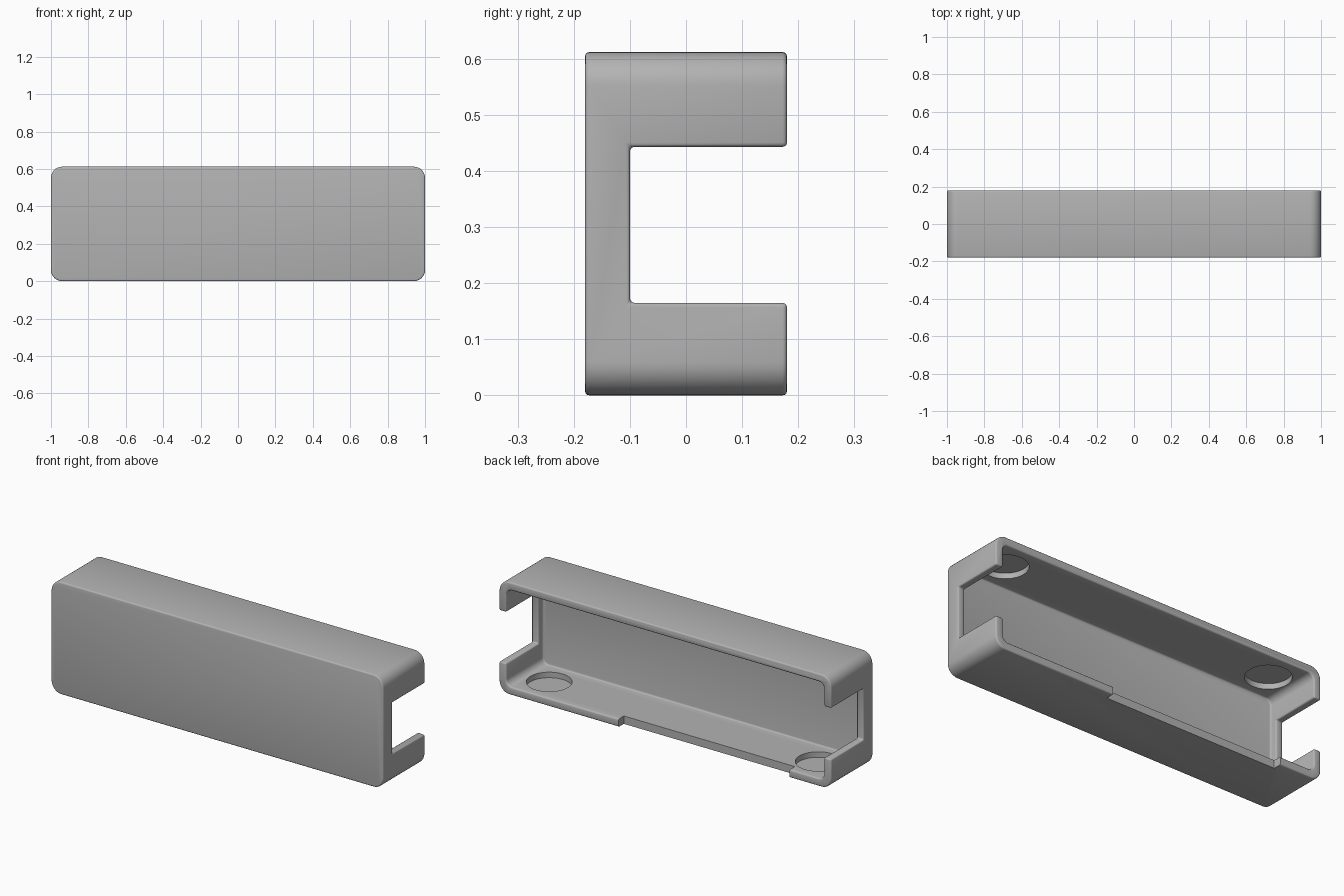
import bpy
import bmesh
from math import cos, sin, pi, radians
from mathutils import Matrix

cube = bpy.data.objects.get("Cube")
if cube:
    bpy.data.objects.remove(cube)

# Overall sizes
WIDTH, DEPTH, HEIGHT = 2.0, 0.36, 0.612
WALL = 0.043
BACK = DEPTH / 2
MID = HEIGHT / 2

grey = bpy.data.materials.new("plain_grey")
grey.use_nodes = True
COLOUR = (0.45, 0.45, 0.45, 1)
grey.diffuse_color = COLOUR
grey.node_tree.nodes["Principled BSDF"].inputs["Base Color"].default_value = COLOUR


def make_object(name, bm):
    bmesh.ops.recalc_face_normals(bm, faces=bm.faces)
    mesh = bpy.data.meshes.new(name)
    bm.to_mesh(mesh)
    bm.free()
    mesh.materials.append(grey)
    obj = bpy.data.objects.new(name, mesh)
    bpy.context.collection.objects.link(obj)
    return obj


def rounded_block(name, width, height, radius, y0, y1, steps=8):
    """Rounded rectangle in x-z, extruded from y0 to y1."""
    bm = bmesh.new()
    ring = []
    for quarter, (sx, sz) in enumerate([(1, 1), (-1, 1), (-1, -1), (1, -1)]):
        for i in range(steps + 1):
            a = (quarter + i / steps) * pi / 2
            ring.append(bm.verts.new((sx * (width / 2 - radius) + radius * cos(a), y0,
                                      MID + sz * (height / 2 - radius) + radius * sin(a))))
    face = bm.faces.new(ring)
    extruded = bmesh.ops.extrude_face_region(bm, geom=[face])["geom"]
    bmesh.ops.translate(bm, vec=(0, y1 - y0, 0),
                        verts=[g for g in extruded if isinstance(g, bmesh.types.BMVert)])
    return make_object(name, bm)


def box(name, low, high):
    bm = bmesh.new()
    bmesh.ops.create_cube(bm, size=1)
    for v in bm.verts:
        v.co = [h if c > 0 else l for c, l, h in zip(v.co, low, high)]
    return make_object(name, bm)


def disc(name, x, z, radius, thickness):
    bm = bmesh.new()
    bmesh.ops.create_cone(bm, cap_ends=True, segments=48, radius1=radius, radius2=radius,
                          depth=thickness, matrix=Matrix.Translation((x, 0.02, z)))
    return make_object(name, bm)


def cut(target, cutter):
    cutter.hide_render = True
    cutter.hide_viewport = True
    mod = target.modifiers.new("cut_" + cutter.name, "BOOLEAN")
    mod.operation = "DIFFERENCE"
    mod.solver = "EXACT"
    mod.object = cutter


# Outer housing, hollowed out from the back
housing = rounded_block("housing", WIDTH, HEIGHT, 0.06, -BACK, BACK)
cut(housing, rounded_block("cavity_cutter", WIDTH - 2 * WALL, HEIGHT - 2 * WALL, 0.035,
                           -BACK + WALL, BACK + 0.1))

# Square opening through both ends
cut(housing, box("end_opening_cutter", (-1.2, -0.1, 0.165), (1.2, BACK + 0.1, 0.443)))

# Softened edges
bevel = housing.modifiers.new("soft_edges", "BEVEL")
bevel.width = 0.008
bevel.segments = 3
bevel.limit_method = "ANGLE"
bevel.angle_limit = radians(40)

# Shallow slot along the rear edge of the floor
cut(housing, box("floor_slot_cutter", (-0.75, BACK - 0.045, -0.1), (0.28, BACK + 0.1, 0.1)))

# Round seats sunk into floor and ceiling
SEAT_DEPTH = 0.03
for side, x in (("left", 0.81), ("right", -0.81)):
    for level, z in (("floor", WALL), ("ceiling", HEIGHT - WALL)):
        cut(housing, disc(f"{side}_{level}_seat_cutter", x, z, 0.113, 2 * SEAT_DEPTH))

# Apply the cuts, then shade smooth with sharp edges kept
bpy.context.view_layer.update()
graph = bpy.context.evaluated_depsgraph_get()
finished = bpy.data.meshes.new_from_object(housing.evaluated_get(graph))
housing.modifiers.clear()
housing.data = finished
for obj in list(bpy.context.collection.objects):
    if obj.name.endswith("_cutter"):
        bpy.data.objects.remove(obj)
bpy.ops.object.select_all(action="DESELECT")
housing.select_set(True)
bpy.context.view_layer.objects.active = housing
bpy.ops.object.shade_smooth_by_angle(angle=radians(35))
